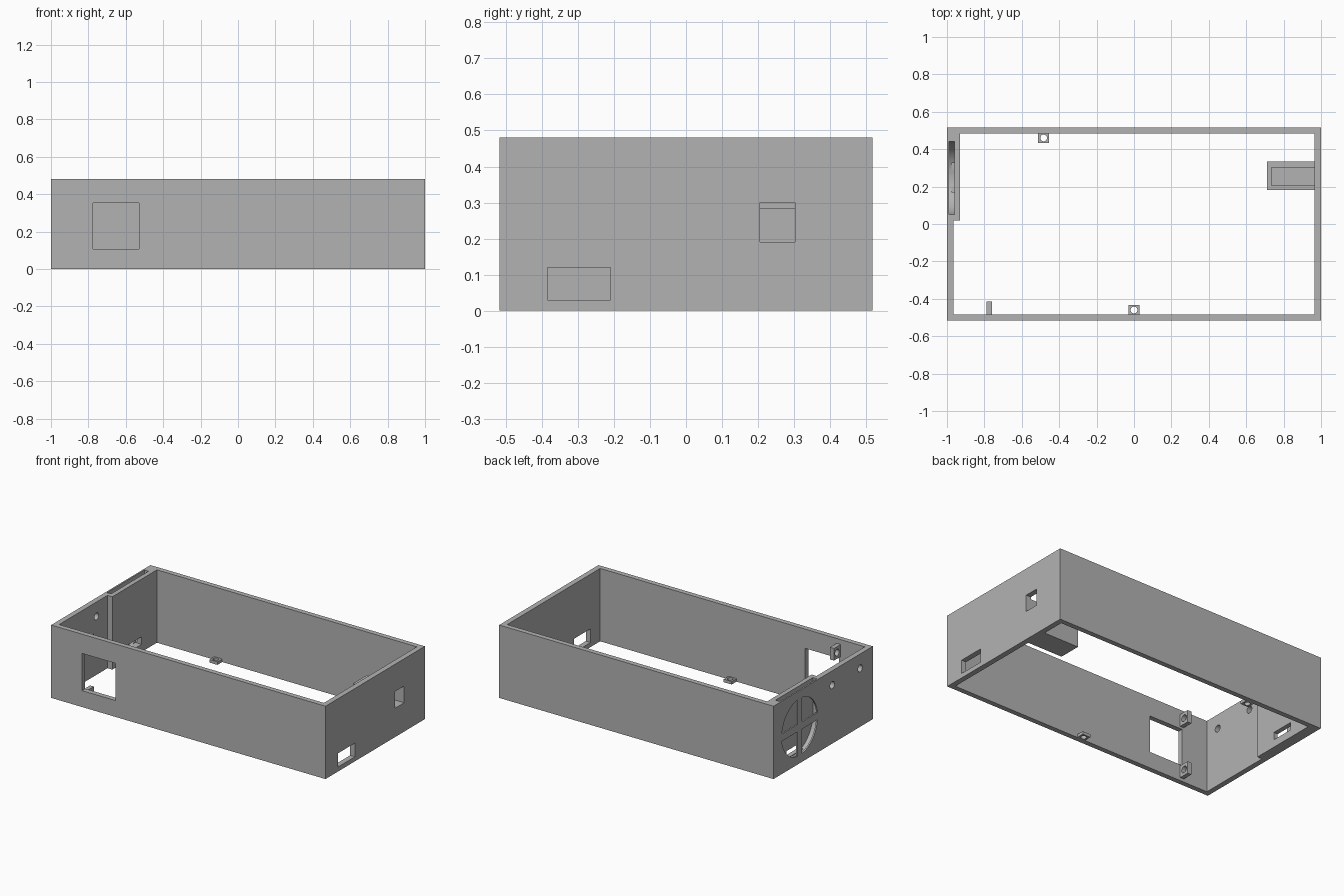
import bpy
import bmesh
import math
from mathutils import Matrix, Vector

default = bpy.data.objects.get("Cube")
if default:
    bpy.data.objects.remove(default, do_unlink=True)

grey = bpy.data.materials.new("plain_grey")
grey.use_nodes = True
grey.diffuse_color = (0.45, 0.45, 0.45, 1)
grey.node_tree.nodes["Principled BSDF"].inputs["Base Color"].default_value = grey.diffuse_color


def make(name, bm):
    mesh = bpy.data.meshes.new(name)
    bm.to_mesh(mesh)
    bm.free()
    mesh.materials.append(grey)
    obj = bpy.data.objects.new(name, mesh)
    bpy.context.collection.objects.link(obj)
    return obj


def box(name, x, y, z):
    """Box from (min, max) ranges."""
    bm = bmesh.new()
    size = Vector((x[1] - x[0], y[1] - y[0], z[1] - z[0]))
    middle = Vector((sum(x), sum(y), sum(z))) / 2
    bmesh.ops.create_cube(bm, size=1, matrix=Matrix.Translation(middle) @ Matrix.Diagonal(size).to_4x4())
    return make(name, bm)


def cylinder(name, centre, radius, depth, axis="X", sides=24):
    bm = bmesh.new()
    turn = Matrix.Rotation(math.pi / 2, 4, "Y") if axis == "X" else Matrix.Identity(4)
    bmesh.ops.create_cone(bm, cap_ends=True, segments=sides, radius1=radius, radius2=radius,
                          depth=depth, matrix=Matrix.Translation(centre) @ turn)
    return make(name, bm)


def combine(target, tool, operation="DIFFERENCE"):
    """Apply a boolean and discard the tool."""
    tool.hide_render = True
    mod = target.modifiers.new("cut", "BOOLEAN")
    mod.operation, mod.object, mod.solver = operation, tool, "EXACT"
    bpy.context.view_layer.objects.active = target
    bpy.ops.object.modifier_apply(modifier=mod.name)
    bpy.data.objects.remove(tool, do_unlink=True)


HEIGHT = 0.48
FAN_Y, FAN_Z, FAN_R = 0.245, 0.24, 0.195
through = (-0.1, HEIGHT + 0.1)

# Open frame with a thicker wall section around the fan
shell = box("case_walls", (-1, 1), (-0.517, 0.517), (0, HEIGHT))
combine(shell, box("cutter", (-0.93, 0.965), (-0.484, 0.484), through))
combine(shell, box("cutter", (-0.965, 0), (-0.484, 0.02), through))

# Fan pocket, rounded below and open at the top
combine(shell, cylinder("cutter", (-0.975, FAN_Y, FAN_Z), FAN_R, 0.03, sides=64))
combine(shell, box("cutter", (-0.99, -0.96), (FAN_Y - FAN_R, FAN_Y + FAN_R), (FAN_Z, HEIGHT + 0.1)))

# Fan grille: a round opening crossed by two ribs
grille = cylinder("cutter", (-1, FAN_Y, FAN_Z), FAN_R - 0.008, 0.05, sides=64)
rib = 0.024
combine(grille, box("rib", (-1.1, -0.9), (FAN_Y - rib, FAN_Y + rib), (-0.2, 0.7)))
combine(grille, box("rib", (-1.1, -0.9), (-0.2, 0.7), (FAN_Z - rib, FAN_Z + rib)))
combine(shell, grille)

# Cable slot behind the fan
combine(shell, box("cutter", (-0.975, -0.9), (0.17, 0.325), (0.05, 0.1)))

# Round holes beside the fan
for y in (-0.095, -0.385):
    combine(shell, cylinder("cutter", (-1, y, 0.385), 0.023, 0.2))

# Front window and side port
combine(shell, box("cutter", (-0.775, -0.53), (-0.6, -0.45), (0.108, 0.353)))
combine(shell, box("cutter", (0.9, 1.1), (-0.385, -0.21), (0.03, 0.12)))

# Switch block with a pocket reaching through the wall
block = box("switch_block", (0.71, 0.97), (0.183, 0.333), (0, 0.285))
combine(shell, block, "UNION")
combine(shell, box("cutter", (0.735, 1.1), (0.206, 0.302), (0.19, 0.3)))

# Drilled tabs above and below the front window
for name, z in (("lower_window_tab", 0.06), ("upper_window_tab", 0.408)):
    tab = box(name, (-0.788, -0.76), (-0.486, -0.415), (z - 0.04, z + 0.04))
    combine(tab, cylinder("cutter", (-0.774, -0.448, z), 0.022, 0.1))

# Small drilled lugs at the bottom edge
for name, x, side in (("front_lug", 0, -1), ("back_lug", -0.483, 1)):
    y = side * 0.46
    lug = box(name, (x - 0.029, x + 0.029), (y - 0.026, y + 0.026), (0, 0.02))
    combine(lug, cylinder("cutter", (x, y, 0.01), 0.018, 0.1, axis="Z"))

# Smooth the round surfaces while keeping edges sharp
for obj in bpy.context.scene.objects:
    obj.select_set(obj.type == "MESH")
bpy.ops.object.shade_smooth_by_angle(angle=math.radians(30))
